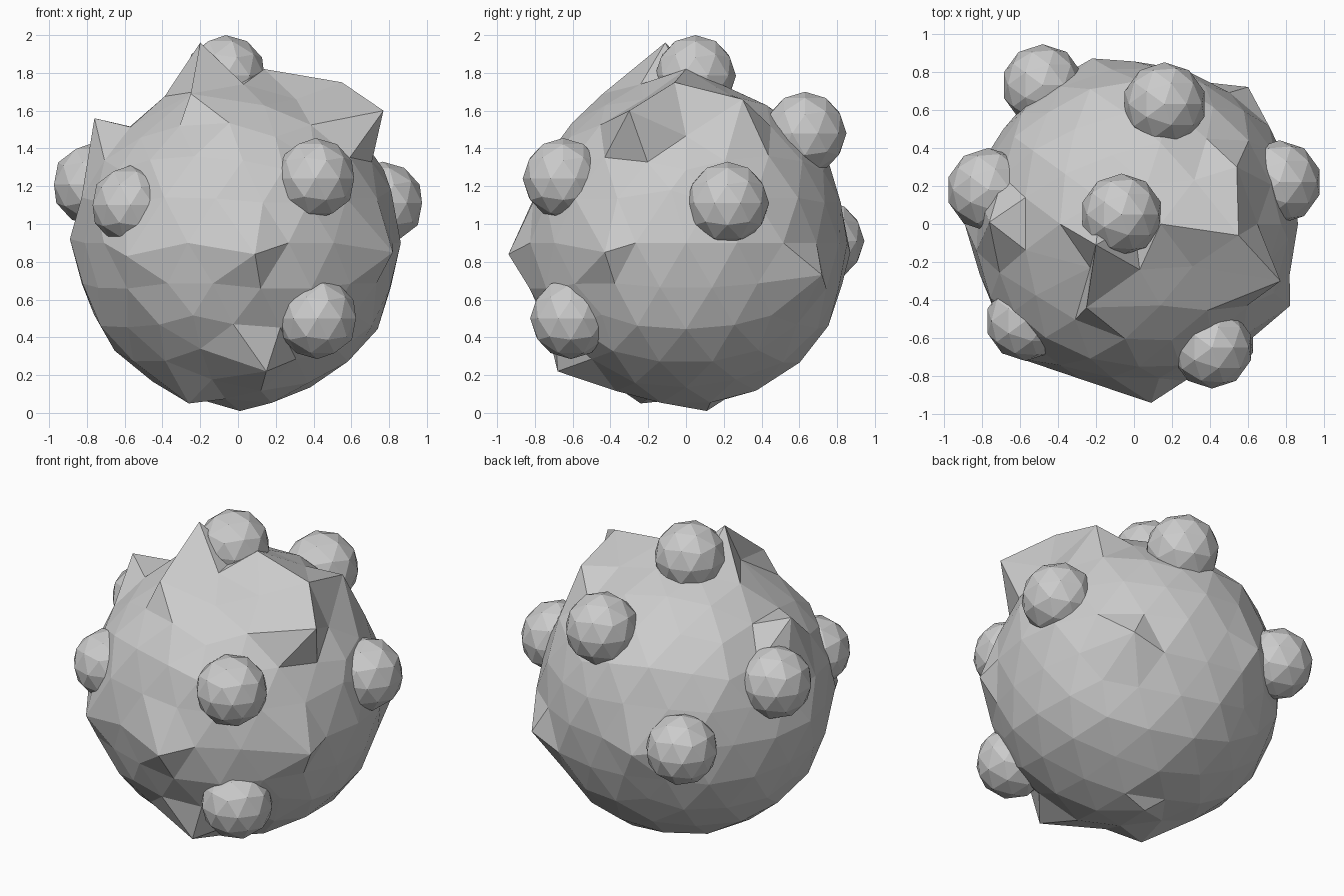
import bpy, random
from mathutils import Vector

if "Cube" in bpy.data.objects:
    bpy.data.objects.remove(bpy.data.objects["Cube"])

random.seed(4)
CENTRE = Vector((0, 0, 0.9))

# Body: faceted ball with slight roughness
bpy.ops.mesh.primitive_ico_sphere_add(subdivisions=3, radius=0.86, location=(0, 0, 0))
body = bpy.context.object
body.name = "rough_body"
verts = body.data.vertices
for v in verts:
    v.co = v.co * random.uniform(0.985, 1.02) + CENTRE

# Pronounced corners: pull the closest free vertex to each point
corners = [
    (-0.76, 0.01, 1.56), (0.55, -0.06, 1.75), (0.77, -0.30, 1.60),
    (0.54, 0.30, 1.66), (0.09, -0.94, 0.84), (0.15, -0.68, 0.22),
    (-0.25, -0.44, 1.69), (0.60, 0.72, 0.73), (-0.59, -0.71, 0.83),
    (0.01, 0.11, 0.01), (-0.26, -0.24, 0.05), (-0.89, 0.0, 0.92),
    (0.81, -0.08, 1.18), (0.82, -0.43, 0.85), (-0.22, 0.87, 0.85),
    (-0.20, -0.11, 1.96), (-0.23, -0.23, 1.70), (0.03, -0.24, 1.74),
    (0.14, 0.0, 1.82),
]
used = set()
for c in corners:
    p = Vector(c)
    on_ball = CENTRE + (p - CENTRE).normalized() * 0.86
    i = min((v.index for v in verts if v.index not in used),
            key=lambda k: (verts[k].co - on_ball).length)
    verts[i].co = p
    used.add(i)
for v in verts:
    v.co.z = max(v.co.z, 0.01)

# Round knobs half sunk into the body
knobs = {
    "top_knob": (-0.065, 0.05, 1.785, 0.215),
    "upper_front_knob": (0.41, -0.65, 1.24, 0.215),
    "lower_front_knob": (0.42, -0.61, 0.50, 0.215),
    "front_left_knob": (-0.57, -0.51, 1.10, 0.21),
    "left_knob": (-0.765, 0.18, 1.21, 0.22),
    "back_left_knob": (-0.48, 0.73, 0.91, 0.215),
    "back_upper_knob": (0.16, 0.63, 1.48, 0.22),
    "right_knob": (0.765, 0.22, 1.11, 0.22),
}
for name, (x, y, z, r) in knobs.items():
    bpy.ops.mesh.primitive_ico_sphere_add(subdivisions=2, radius=r, location=(x, y, z))
    bpy.context.object.name = name
